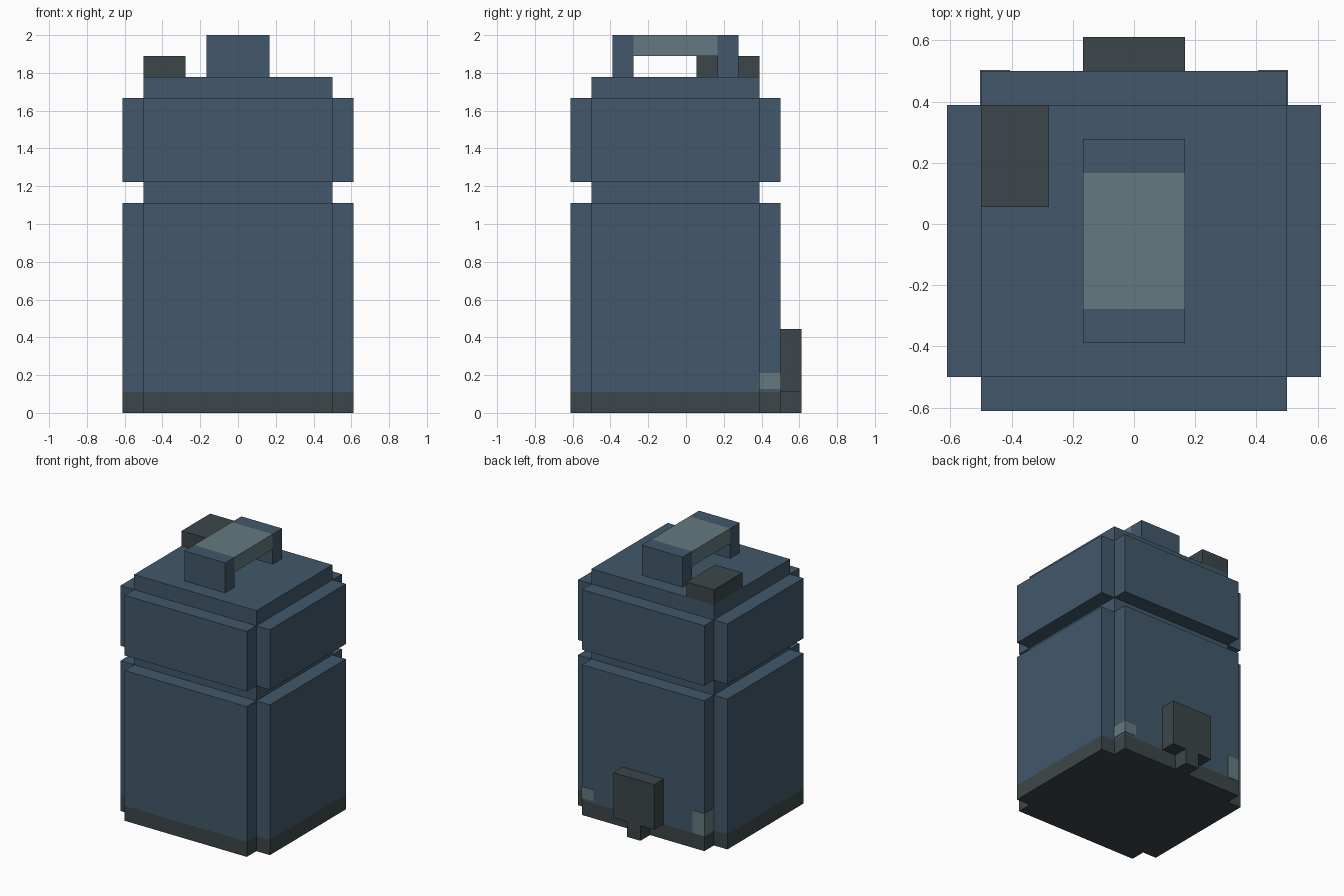
import bpy
import bmesh

if "Cube" in bpy.data.objects:
    bpy.data.objects.remove(bpy.data.objects["Cube"], do_unlink=True)

U = 1 / 9  # the model sits on a grid, 18 units tall


def material(name, colour):
    mat = bpy.data.materials.new(name)
    mat.use_nodes = True
    mat.diffuse_color = (*colour, 1)
    mat.node_tree.nodes["Principled BSDF"].inputs["Base Color"].default_value = (*colour, 1)
    return mat


BLUE = material("slate blue", (0.054, 0.098, 0.147))
DARK = material("dark grey", (0.046, 0.062, 0.068))
PALE = material("pale grey blue", (0.127, 0.195, 0.216))


def prism(name, outline, heights, mats):
    """Extrude an outline (grid units) through the heights, one material per layer."""
    bm = bmesh.new()
    rings = [[bm.verts.new((x * U, y * U, z * U)) for x, y in outline] for z in heights]
    bm.faces.new(rings[0][::-1])
    bm.faces.new(rings[-1]).material_index = len(mats) - 1
    n = len(outline)
    for layer, (low, high) in enumerate(zip(rings, rings[1:])):
        for i in range(n):
            j = (i + 1) % n
            face = bm.faces.new((low[i], low[j], high[j], high[i]))
            face.material_index = layer
    bmesh.ops.recalc_face_normals(bm, faces=bm.faces)
    mesh = bpy.data.meshes.new(name)
    bm.to_mesh(mesh)
    bm.free()
    for mat in mats:
        mesh.materials.append(mat)
    obj = bpy.data.objects.new(name, mesh)
    bpy.context.collection.objects.link(obj)
    return obj


def rect(x0, x1, y0, y1):
    return [(x0, y0), (x1, y0), (x1, y1), (x0, y1)]


# Square body outline with notched corners
half = [(4.5, -5.5), (4.5, -4.5), (5.5, -4.5), (5.5, 3.5), (4.5, 3.5), (4.5, 4.5)]
notched = half + [(-x, y) for x, y in reversed(half)]
core = rect(-4.5, 4.5, -4.5, 3.5)

# Body, neck, upper section and raised lid
prism("lower_body", notched, (0, 1, 10), (DARK, BLUE))
prism("neck", core, (10, 11), (BLUE,))
prism("upper_body", notched, (11, 15), (BLUE,))
prism("lid", core, (15, 16), (BLUE,))

# Carrying handle: two posts and a pale grip
prism("handle_front_post", rect(-1.5, 1.5, -3.5, -2.5), (16, 18), (BLUE,))
prism("handle_back_post", rect(-1.5, 1.5, 1.5, 2.5), (16, 18), (BLUE,))
prism("handle_grip", rect(-1.5, 1.5, -2.5, 1.5), (17, 18), (PALE,))

# Filler cap on the lid
prism("filler_cap", rect(-4.5, -2.5, 0.5, 3.5), (16, 17), (DARK,))

# Tap on the back with a narrow spout below
prism("tap", rect(-1.5, 1.5, 4.5, 5.5), (1, 4), (DARK,))
prism("tap_spout", rect(-0.5, 0.5, 4.5, 5.5), (0, 1), (DARK,))

# Thin pale scuffs wrapped round the back corners
T = 0.03
for name, side, low, high in (("left_scuff", 1, 1.15, 1.9), ("right_scuff", -1, 1, 2.5)):
    wrap = [(3.65, 4.5), (4.5, 4.5), (4.5, 3.5), (4.5 + T, 3.5), (4.5 + T, 4.5 + T), (3.65, 4.5 + T)]
    prism(name, [(side * x, y) for x, y in wrap], (low, high), (PALE,))
